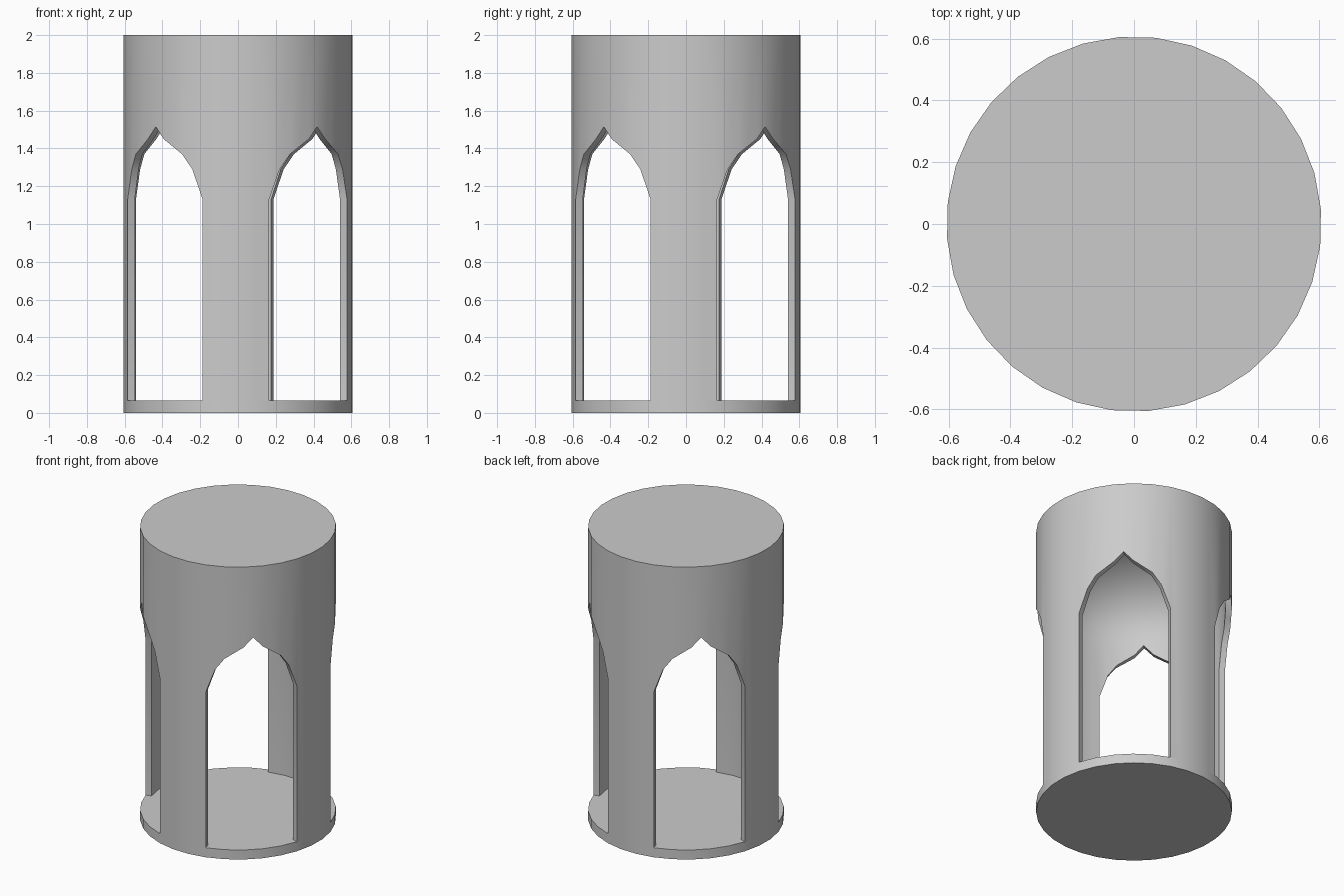
import bpy, bmesh, math

if "Cube" in bpy.data.objects:
    bpy.data.objects.remove(bpy.data.objects["Cube"])

R_OUT, R_IN = 0.607, 0.568
FLOOR, SPRING, TOP, APEX = 0.065, 1.53, 2.0, 1.965
SIDES = 32
N = SIDES * 2                      # columns at facet corners and facet centres
STEP = 2 * math.pi / N
TURN = math.radians(-1.1)          # slight twist of the whole tower
ARCH = [1.515, 1.45, 1.41, 1.37, 1.29, 1.13]   # arch height by column from its centre


def offset(i):
    """Columns away from the nearest window centre (windows sit on the diagonals)."""
    k = i % 16
    return abs(k - 8)


def point(i, r, z):
    # facet corners are the odd columns; even columns lie on the flat
    rr = r if i % 2 else r * math.cos(STEP)
    a = i * STEP + TURN
    return (rr * math.cos(a), rr * math.sin(a), z)


def finish(bm, name):
    bmesh.ops.recalc_face_normals(bm, faces=bm.faces)
    me = bpy.data.meshes.new(name)
    bm.to_mesh(me)
    bm.free()
    ob = bpy.data.objects.new(name, me)
    bpy.context.collection.objects.link(ob)
    bpy.ops.object.select_all(action='DESELECT')
    ob.select_set(True)
    bpy.context.view_layer.objects.active = ob
    bpy.ops.object.shade_smooth_by_angle(angle=math.radians(30))
    return ob


# Arcaded wall: pillars, arches, flat roof and domed ceiling in one shell
bm = bmesh.new()


def skin(r, top_z):
    base, arch, top = {}, {}, []
    for i in range(N):
        d = offset(i)
        top.append(bm.verts.new(point(i, r, top_z)))
        if d >= 5:
            base[i] = bm.verts.new(point(i, r, FLOOR))
        if d <= 5:
            arch[i] = bm.verts.new(point(i, r, ARCH[d]))
    for i in range(N):
        j = (i + 1) % N
        if i in arch and j in arch:
            bm.faces.new((arch[i], arch[j], top[j], top[i]))
        else:
            loop = [base[i], base[j]]
            if j in arch:
                loop.append(arch[j])
            loop += [top[j], top[i]]
            if i in arch:
                loop.append(arch[i])
            bm.faces.new(loop)
    return base, arch, top


out_base, out_arch, out_top = skin(R_OUT, TOP)
in_base, in_arch, in_top = skin(R_IN, SPRING)

# window reveals
for i in range(N):
    j = (i + 1) % N
    if i in out_arch and j in out_arch:
        bm.faces.new((out_arch[i], out_arch[j], in_arch[j], in_arch[i]))
    elif i in out_base and j in out_base:
        bm.faces.new((out_base[i], out_base[j], in_base[j], in_base[i]))
    if offset(i) == 5:
        bm.faces.new((out_base[i], out_arch[i], in_arch[i], in_base[i]))

# flat roof
bm.faces.new(out_top)

# domed ceiling
ring = in_top
for s in range(1, 8):
    t = s / 8 * math.pi / 2
    z = SPRING + (APEX - SPRING) * math.sin(t)
    nxt = [bm.verts.new(point(i, R_IN * math.cos(t), z)) for i in range(N)]
    for i in range(N):
        j = (i + 1) % N
        bm.faces.new((ring[i], ring[j], nxt[j], nxt[i]))
    ring = nxt
tip = bm.verts.new((0, 0, APEX))
for i in range(N):
    bm.faces.new((ring[i], ring[(i + 1) % N], tip))

# the roof is not edge-joined to the ceiling, so both skins stay one closed shell
finish(bm, "arcade_wall")

# Floor slab
bm = bmesh.new()
low = [bm.verts.new(point(i, R_OUT, 0)) for i in range(1, N, 2)]
high = [bm.verts.new(point(i, R_OUT, FLOOR)) for i in range(1, N, 2)]
bm.faces.new(low)
bm.faces.new(high)
for i in range(SIDES):
    j = (i + 1) % SIDES
    bm.faces.new((low[i], low[j], high[j], high[i]))
finish(bm, "floor_slab")
